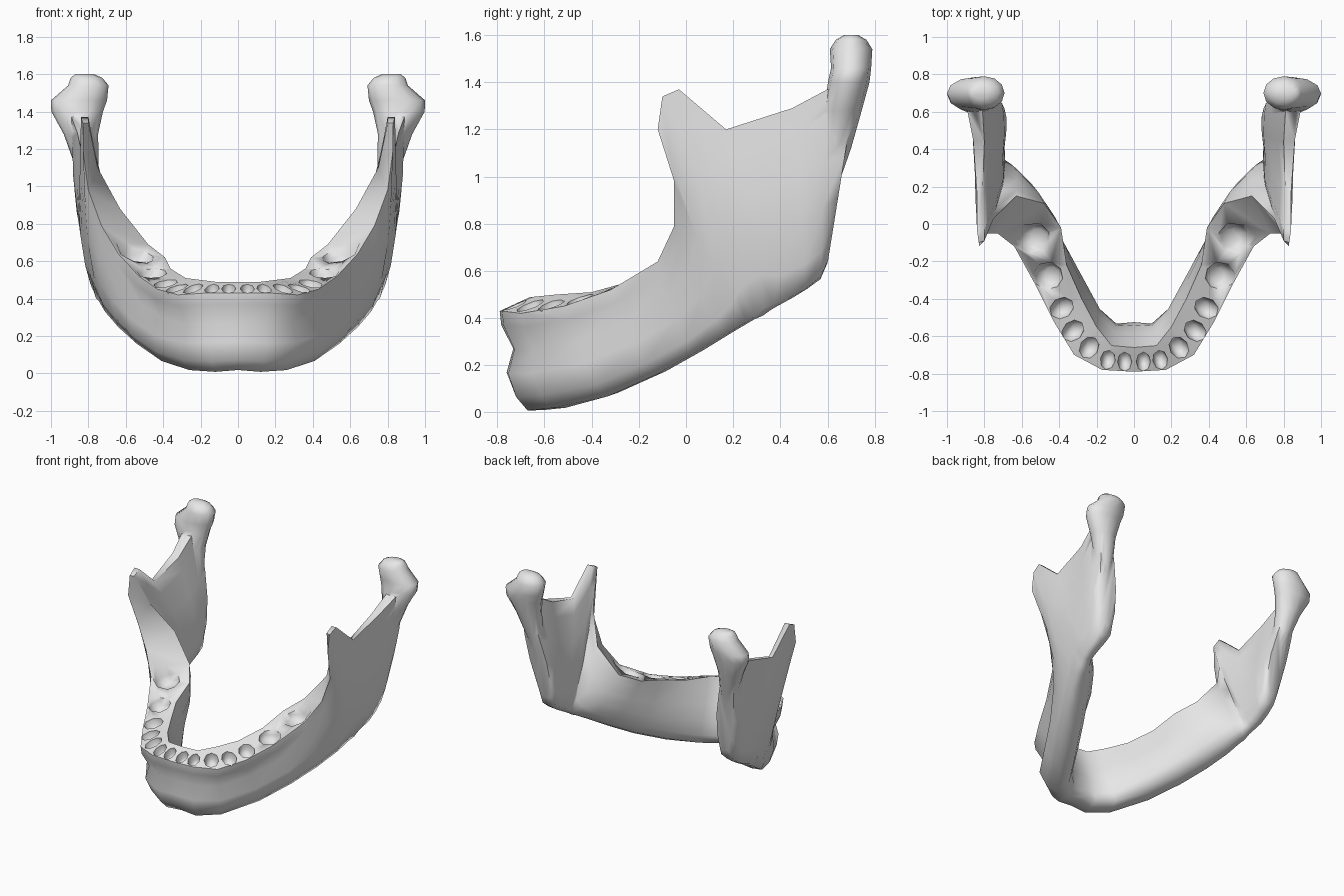
import bpy, bmesh, math
from mathutils import Vector, Matrix

if "Cube" in bpy.data.objects:
    bpy.data.objects.remove(bpy.data.objects["Cube"], do_unlink=True)

bone = bpy.data.materials.new("bone_grey")
bone.use_nodes = True
bone.diffuse_color = (0.8, 0.8, 0.8, 1)
bone.node_tree.nodes["Principled BSDF"].inputs["Base Color"].default_value = (0.8, 0.8, 0.8, 1)

# Cross-sections as corners: outer bottom, outer top, inner top, inner bottom
BODY = [
    ((0, -.67, .01), (0, -.79, .43), (0, -.66, .49), (0, -.53, .03)),
    ((.12, -.67, 0), (.17, -.78, .43), (.12, -.65, .49), (.10, -.54, .02)),
    ((.26, -.57, .01), (.32, -.70, .42), (.20, -.55, .50), (.21, -.45, .03)),
    ((.41, -.33, .06), (.43, -.52, .45), (.28, -.40, .51), (.33, -.24, .11)),
    ((.54, -.13, .15), (.53, -.32, .52), (.36, -.22, .56), (.45, -.04, .20)),
]
RAMUS = [
    ((.64, .03, .24), (.64, -.12, .64), (.39, -.02, .62), (.56, .12, .29)),
    ((.71, .17, .32), (.73, -.05, .79), (.48, .11, .69), (.64, .24, .37)),
    ((.74, .26, .37), (.80, -.05, .98), (.63, .15, .88), (.67, .32, .42)),
    ((.76, .30, .39), (.83, -.12, 1.2), (.75, .03, 1.1), (.69, .35, .43)),
    ((.77, .34, .42), (.83, -.10, 1.34), (.80, -.09, 1.34), (.70, .38, .45)),
    ((.78, .38, .44), (.84, -.03, 1.37), (.80, -.03, 1.37), (.70, .41, .47)),
    ((.79, .44, .47), (.84, .17, 1.2), (.81, .17, 1.2), (.70, .46, .50)),
    ((.79, .51, .51), (.86, .45, 1.29), (.80, .44, 1.28), (.69, .52, .54)),
    ((.79, .57, .56), (.89, .60, 1.37), (.81, .60, 1.37), (.69, .57, .57)),
    ((.77, .60, .63), (.88, .72, 1.38), (.82, .72, 1.38), (.70, .60, .64)),
]
# Condyle and neck rings: centre x, y, z, radius x, radius y
CONDYLE = [
    (.78, .60, .92, .035, .03), (.81, .64, 1.12, .065, .06),
    (.84, .665, 1.28, .092, .08), (.86, .69, 1.4, .138, .088),
    (.85, .70, 1.46, .15, .085), (.80, .70, 1.54, .108, .09),
    (.81, .70, 1.58, .085, .065), (.82, .70, 1.6, .05, .03),
]
# Sockets: x, y, z, radius along arch, radius across, outward angle
SOCKETS = [
    (.05, -.735, .45, .038, .056, -90), (.14, -.725, .45, .040, .056, -80),
    (.24, -.66, .45, .050, .066, -58), (.325, -.57, .45, .052, .068, -42),
    (.385, -.45, .48, .056, .070, -36), (.455, -.28, .54, .080, .080, -32),
    (.53, -.08, .63, .090, .092, -24),
]
# Outward swelling from bottom to top, for chin, ramus and tongue side
STEPS = (.02, .15, .38, .62, .86, 1)
CHIN_PUSH = (0, .035, .045, -.012, .01, 0)
RAMUS_PUSH = (0, .02, .035, .03, .01, 0)
INNER_PUSH = (0, .025, .04, .03, .01, 0)


def loft(bm, rings, cap_start=True):
    """Skin a list of equal-length point rings."""
    rows = [[bm.verts.new(p) for p in ring] for ring in rings]
    n = len(rows[0])
    for a, b in zip(rows, rows[1:]):
        for i in range(n):
            j = (i + 1) % n
            bm.faces.new((a[i], a[j], b[j], b[i]))
    bm.faces.new(rows[-1])
    if cap_start:
        bm.faces.new(rows[0])


def finish(name, bm):
    bmesh.ops.recalc_face_normals(bm, faces=bm.faces[:])
    mesh = bpy.data.meshes.new(name)
    bm.to_mesh(mesh)
    bm.free()
    mesh.materials.append(bone)
    obj = bpy.data.objects.new(name, mesh)
    bpy.context.collection.objects.link(obj)
    return obj


def apply(obj, kind, **settings):
    mod = obj.modifiers.new(kind, kind)
    for key, value in settings.items():
        setattr(mod, key, value)
    bpy.context.view_layer.objects.active = obj
    bpy.ops.object.modifier_apply(modifier=mod.name)


def section(corners, outer_push):
    """Closed ring through four corners, swollen on both sides."""
    ob, ot, it, ib = (Vector(c) for c in corners)
    out = ot - it
    out.z = 0
    out.normalize()
    outer = [ob.lerp(ot, t) + out * p for t, p in zip(STEPS, outer_push)]
    inner = [ib.lerp(it, t) - out * p for t, p in zip(STEPS, INNER_PUSH)]
    return [(ob + ib) / 2] + outer + inner[::-1]


def ellipse(x, y, z, rx, ry, sides=12):
    angles = [math.tau * i / sides for i in range(sides)]
    return [Vector((x + rx * math.cos(a), y + ry * math.sin(a), z)) for a in angles]


# Jaw body and ramus, one continuous half, mirrored
bm = bmesh.new()
rings = [section(c, CHIN_PUSH) for c in BODY] + [section(c, RAMUS_PUSH) for c in RAMUS]
loft(bm, rings, cap_start=False)
bmesh.ops.triangulate(bm, faces=[f for f in bm.faces if len(f.verts) > 4])
jaw = finish("lower_jaw", bm)
apply(jaw, 'MIRROR', use_clip=True, merge_threshold=.001)

# Condyle heads and necks, joined to both rami
bm = bmesh.new()
loft(bm, [ellipse(*r) for r in CONDYLE])
condyles = finish("condyles", bm)
apply(condyles, 'MIRROR')
apply(jaw, 'BOOLEAN', operation='UNION', object=condyles, solver='EXACT')
bpy.data.objects.remove(condyles, do_unlink=True)

# Tapered tooth sockets leaning outward, and the small nerve opening
bm = bmesh.new()
for x, y, z, along, across, angle in SOCKETS:
    shape = [ellipse(0, 0, h, across * s, along * s, 8)
             for h, s in ((-.06, .5), (-.04, .8), (0, 1), (.12, 1.05))]
    place = (Matrix.Translation((x, y, z)) @ Matrix.Rotation(math.radians(angle), 4, 'Z')
             @ Matrix.Rotation(math.radians(22), 4, 'Y'))
    loft(bm, [[place @ p for p in ring] for ring in shape])
bmesh.ops.create_icosphere(bm, subdivisions=1, radius=.025,
                           matrix=Matrix.Translation((.45, -.46, .285)))
cutter = finish("socket_cutter", bm)
cutter.hide_render = True
apply(cutter, 'MIRROR')
apply(jaw, 'BOOLEAN', operation='DIFFERENCE', object=cutter, solver='EXACT')
bpy.data.objects.remove(cutter, do_unlink=True)

# Smooth surface with crisp socket rims
bpy.ops.object.select_all(action='DESELECT')
jaw.select_set(True)
bpy.context.view_layer.objects.active = jaw
bpy.ops.object.shade_smooth_by_angle(angle=math.radians(70))
